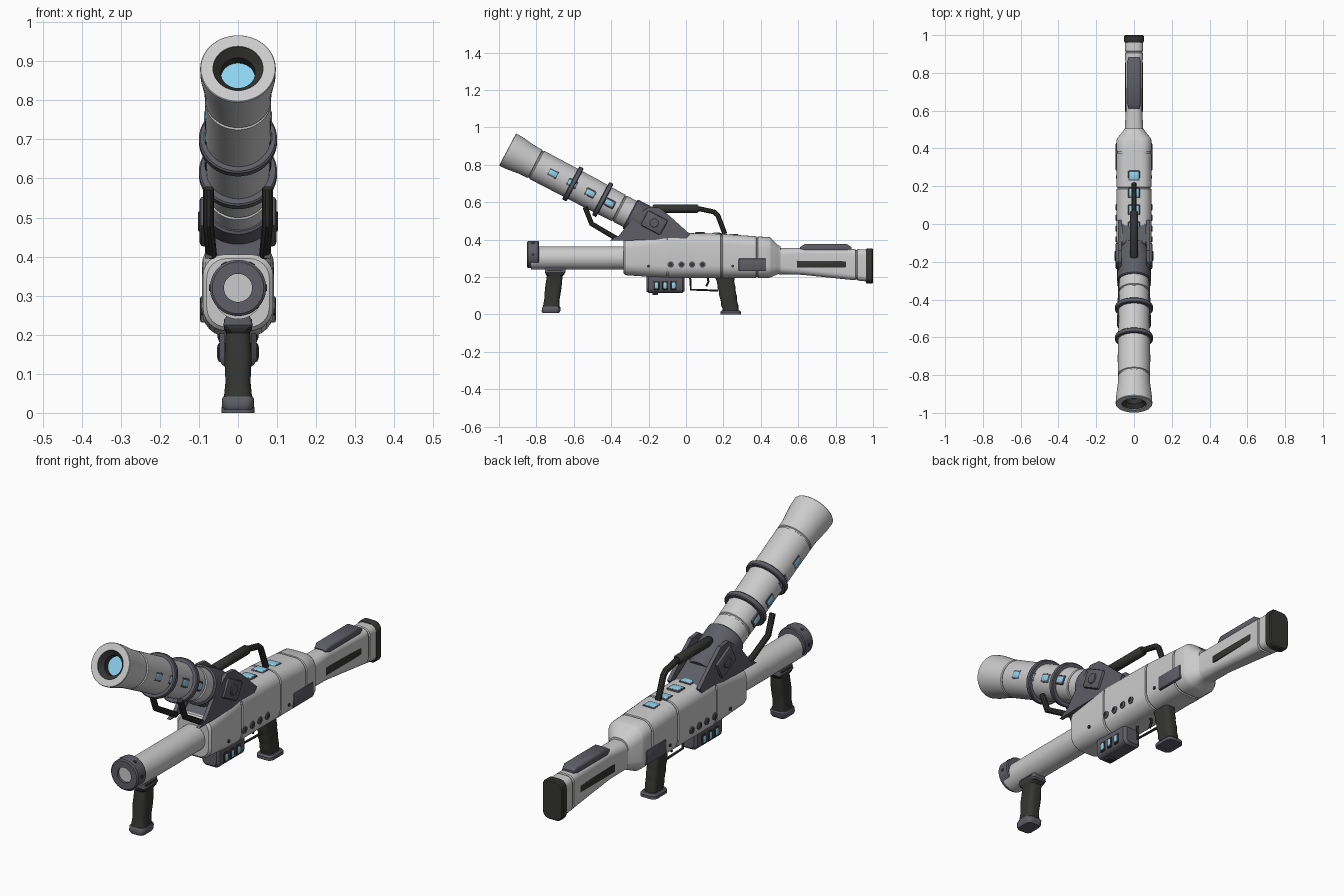
import bpy, bmesh, math
from mathutils import Vector, Matrix

if "Cube" in bpy.data.objects:
    bpy.data.objects.remove(bpy.data.objects["Cube"])


def material(name, rgb):
    m = bpy.data.materials.new(name)
    m.diffuse_color = (*rgb, 1)
    m.use_nodes = True
    m.node_tree.nodes["Principled BSDF"].inputs["Base Color"].default_value = m.diffuse_color
    return m


STEEL = material("dark_steel", (0.11, 0.11, 0.13))
BLACK = material("black_rubber", (0.035, 0.035, 0.033))
BLUE = material("blue_glass", (0.27, 0.65, 0.87))


def finish(name, bm, mat=None):
    bmesh.ops.recalc_face_normals(bm, faces=bm.faces)
    me = bpy.data.meshes.new(name)
    bm.to_mesh(me)
    bm.free()
    ob = bpy.data.objects.new(name, me)
    bpy.context.collection.objects.link(ob)
    if mat:
        me.materials.append(mat)
    return ob


def loft(name, rings, mat=None):
    """Skin a list of equal-length point loops and cap both ends."""
    bm = bmesh.new()
    loops = [[bm.verts.new(p) for p in ring] for ring in rings]
    n = len(loops[0])
    for a, b in zip(loops, loops[1:]):
        for i in range(n):
            j = (i + 1) % n
            bm.faces.new((a[i], a[j], b[j], b[i]))
    bm.faces.new(loops[0])
    bm.faces.new(loops[-1])
    return finish(name, bm, mat)


def revolve(name, profile, origin, axis, mat=None, segs=48):
    """Turn (distance, radius) pairs about an axis."""
    rot = Vector(axis).to_track_quat('Z', 'Y')
    o = Vector(origin)
    turn = [2 * math.pi * i / segs for i in range(segs)]
    return loft(name, [[o + rot @ Vector((r * math.cos(a), r * math.sin(a), t)) for a in turn]
                       for t, r in profile], mat)


def rounded(hw, hh, rb, rt=None, n=6):
    """Rounded rectangle; rb and rt are the lower and upper corner radii."""
    rt = rb if rt is None else rt
    pts = []
    for k, (sx, sy, r) in enumerate([(1, 1, rt), (-1, 1, rt), (-1, -1, rb), (1, -1, rb)]):
        r = min(r, hw * .98, hh * .98)
        for i in range(n + 1):
            a = math.pi / 2 * (k + i / n)
            pts.append((sx * (hw - r) + r * math.cos(a), sy * (hh - r) + r * math.sin(a)))
    return pts


def loft_y(name, secs, mat=None):
    # sections: y, bottom z, top z, half width, lower radius, upper radius
    return loft(name, [[(u, y, (a + b) / 2 + v) for u, v in rounded(w, (b - a) / 2, rb, rt)]
                       for y, a, b, w, rb, rt in secs], mat)


def loft_z(name, secs, mat=None):
    # sections: z, centre y, half width, half depth, radius
    return loft(name, [[(u, yc + v, z) for u, v in rounded(w, d, r)]
                       for z, yc, w, d, r in secs], mat)


def box(name, centre, size, mat=None, bevel=0.008, tilt=0):
    bm = bmesh.new()
    bmesh.ops.create_cube(bm, size=1, matrix=Matrix.Diagonal((*size, 1)))
    bmesh.ops.bevel(bm, geom=bm.edges[:], offset=bevel, segments=2, affect='EDGES', profile=0.5)
    bm.transform(Matrix.Translation(centre) @ Matrix.Rotation(tilt, 4, 'X'))
    return finish(name, bm, mat)


def plate(name, poly, x, thick, mat):
    return loft(name, [[(x - thick / 2, y, z) for y, z in poly],
                       [(x + thick / 2, y, z) for y, z in poly]], mat)


def rod(name, pts, r, mat):
    cu = bpy.data.curves.new(name, 'CURVE')
    cu.dimensions = '3D'
    cu.bevel_depth, cu.bevel_resolution, cu.use_fill_caps = r, 3, True
    sp = cu.splines.new('POLY')
    sp.points.add(len(pts) - 1)
    for p, q in zip(sp.points, pts):
        p.co = (*q, 1)
    cu.materials.append(mat)
    ob = bpy.data.objects.new(name, cu)
    bpy.context.collection.objects.link(ob)
    bpy.ops.object.select_all(action='DESELECT')
    ob.select_set(True)
    bpy.context.view_layer.objects.active = ob
    bpy.ops.object.convert(target='MESH')


# Main receiver body, with two panel grooves
body = [(-.335, .22, .395, .08, .05, .05), (-.325, .21, .405, .09, .06, .055)]
shape = lambda y, d=0: (y, .195 + d, .437 - max(0, y - .1) * .07 - max(0, -.1 - y) * .14 - d,
                        .092 - d, .065, .055)
for g in (-.1, .19, .38):
    body += [shape(g - .005), shape(g - .003, .005), shape(g + .003, .005), shape(g + .005)]
body += [shape(.445), (.455, .2, .408, .088, .06, .055), (.492, .215, .37, .058, .045, .045),
         (.505, .215, .365, .05, .04, .04)]
loft_y("receiver_body", body)

# Shoulder stock
loft_y("shoulder_stock", [(.49, .215, .355, .05, .04, .04), (.62, .212, .356, .042, .03, .03),
                          (.86, .187, .352, .046, .03, .03), (.905, .183, .35, .048, .03, .03),
                          (.908, .188, .345, .044, .03, .03), (.914, .188, .345, .044, .03, .03),
                          (.917, .181, .349, .048, .03, .03), (.97, .176, .347, .049, .03, .03)])
loft_y("butt_pad", [(.962, .17, .35, .05, .035, .035), (.968, .165, .353, .053, .035, .035),
                    (.994, .165, .353, .053, .035, .035), (1.0, .17, .348, .048, .03, .03)], BLACK)
loft_y("cheek_rest", [(.61, .345, .36, .028, .006, .006), (.635, .34, .376, .036, .008, .012),
                      (.86, .34, .376, .036, .008, .012), (.885, .34, .36, .028, .006, .006)], STEEL)

# Lower barrel with front collar
LOW = (0, -.85, .32)
revolve("lower_barrel", [(0, .062), (.54, .062)], (0, -.83, .302), (0, 1, 0))
revolve("barrel_collar", [(.022, .036), (0, .036), (0, .066), (.005, .072), (.06, .072),
                          (.065, .068)], LOW, (0, 1, 0), STEEL)
revolve("barrel_plug", [(.012, .036), (.03, .036)], LOW, (0, 1, 0))
for i in range(6):
    a = math.pi / 3 * i
    d = Vector((math.cos(a), 0, math.sin(a)))
    revolve("collar_bolt", [(0, .008), (.074, .008)], (0, -.818, .32), d, BLACK, 12)

# Upper tilted tube, flared at the mouth
AX = Vector((0, .885, -.466)).normalized()
TOP = Vector((0, -.954, .882))
TILT = math.atan2(AX.z, AX.y)
revolve("upper_tube", [(.07, .064), (0, .064), (0, .095), (.003, .097), (.04, .096), (.12, .086),
                       (.165, .085), (.168, .080), (.174, .080), (.177, .085), (.5, .083),
                       (.67, .079), (.673, .074), (.679, .074), (.682, .079), (.85, .077)], TOP, AX)
revolve("mouth_liner", [(.08, .044), (.025, .044), (.004, .064), (.06, .066)], TOP, AX, BLACK)
revolve("mouth_lens", [(.055, .045), (.07, .045)], TOP, AX, BLUE)
for t in (.395, .575):
    revolve("tube_band", [(-.013, .08), (-.013, .096), (-.009, .1), (.009, .1), (.013, .096),
                          (.013, .08)], TOP + AX * t, AX, STEEL)

# Hinge cup under the tube
revolve("hinge_cup", [(.74, .082), (.745, .088), (.87, .088), (.95, .066)], TOP, AX, STEEL)
plate("hinge_base", [(-.33, .39), (-.27, .45), (-.1, .49), (.0, .43), (0, .4)], 0, .12, STEEL)

# Details mirrored left and right
for s, side in ((1, "right"), (-1, "left")):
    plate("hinge_plate_" + side, [(-.41, .395), (-.36, .42), (-.28, .52), (-.2, .575), (-.14, .57),
                                  (-.08, .52), (.02, .43), (0, .4)], s * .076, .018, STEEL)
    box("hinge_boss_" + side, (s * .085, -.17, .49), (.026, .12, .09), STEEL, .01, TILT)
    revolve("hinge_pin_" + side, [(0, .026), (.02, .026), (.023, .022)], (s * .08, -.17, .49),
            (s, 0, 0), STEEL, 24)
    rod("tube_strut_" + side, [(s * .075, -.54, .575), (s * .076, -.505, .485),
                               (s * .068, -.37, .405)], .014, BLACK)
    for t in (.275, .39, .5, .615):
        c = TOP + AX * t
        box("tube_window_frame", (s * .074, c.y, c.z), (.022, .062, .044), STEEL, .008, TILT)
        box("tube_window", (s * .076, c.y, c.z), (.022, .05, .032), BLUE, .008, TILT)
    for y in (-.082, -.024, .032, .088):
        revolve("port_rim_" + side, [(0, .017), (.013, .017), (.015, .014), (.015, .010), (.006, .010)],
                (s * .082, y, .267), (s, 0, 0), STEEL, 20)
        revolve("port_" + side, [(0, .010), (.012, .010)], (s * .082, y, .267), (s, 0, 0), BLACK, 20)
    for y in (-.2, .25):
        revolve("body_bolt_" + side, [(0, .008), (.012, .008)], (s * .083, y, .258), (s, 0, 0), BLACK, 12)
    box("side_panel_" + side, (s * .085, .355, .265), (.024, .148, .068), STEEL, .006)
    box("stock_inlay_" + side, (s * .041, .725, .268), (.012, .265, .036), BLACK, .005)
    for y in (-.158, -.112, -.066):
        box("pack_window_frame", (s * .044, y, .155), (.016, .034, .05), BLACK, .007)
        box("pack_window", (s * .046, y, .155), (.016, .022, .036), BLUE, .007)

# Windows along the top of the body
for y in (.255, .165, .075, -.015):
    z = .437 - max(0, y - .1) * .07
    box("top_window_frame", (0, y, z - .004), (.064, .056, .014), STEEL, .006)
    box("top_window", (0, y, z - .002), (.052, .044, .014), BLUE, .006)

# Carry handle
rod("handle_rod", [(0, -.19, .55), (0, -.17, .565), (0, .08, .563), (0, .15, .548), (0, .17, .53),
                   (0, .208, .43)], .014, BLACK)
revolve("handle_grip", [(0, .017), (.008, .022), (.24, .022), (.248, .017)], (0, -.18, .565),
        (0, 1, 0), BLACK, 20)

# Power pack under the body
loft_y("power_pack", [(-.212, .125, .21, .035, .02, .01), (-.2, .115, .21, .047, .025, .01),
                      (-.02, .115, .21, .047, .025, .01), (-.008, .125, .21, .035, .02, .01)], STEEL)
box("pack_latch", (0, -.165, .112), (.04, .03, .016), BLACK, .004)

# Front grip
loft_z("front_grip", [(.24, -.7, .036, .05, .015), (.215, -.7, .036, .05, .015),
                      (.205, -.702, .031, .042, .022), (.14, -.71, .035, .044, .025),
                      (.08, -.717, .032, .041, .025), (.04, -.721, .036, .044, .025)], BLACK)
loft_z("front_grip_cap", [(.042, -.72, .038, .046, .025), (.036, -.72, .041, .05, .025),
                          (.018, -.722, .041, .05, .025), (.008, -.723, .035, .044, .02)], STEEL)
loft_z("front_grip_mount", [(.25, -.7, .03, .055, .01), (.225, -.7, .038, .055, .01),
                            (.218, -.7, .034, .05, .01)], STEEL)

# Rear grip with finger ridges
grip = []
for i in range(13):
    f = i / 12
    grip.append((.21 - .195 * f, .205 + .035 * f, .03, .048 - .006 * f + .003 * (i % 3 == 1), .022))
loft_z("rear_grip", grip, BLACK)
loft_z("rear_grip_base", [(.022, .24, .036, .048, .02), (.014, .24, .042, .055, .022),
                          (0, .24, .042, .055, .022)], STEEL)

# Trigger and guard
rod("trigger_guard", [(0, .022, .2), (0, .026, .132), (0, .17, .128)], .006, BLACK)
rod("trigger", [(0, .115, .2), (0, .12, .175), (0, .108, .15)], .006, BLACK)

# Smooth shading with sharp edges kept
bpy.ops.object.select_all(action='SELECT')
bpy.context.view_layer.objects.active = bpy.data.objects["receiver_body"]
bpy.ops.object.shade_smooth_by_angle(angle=math.radians(35))
